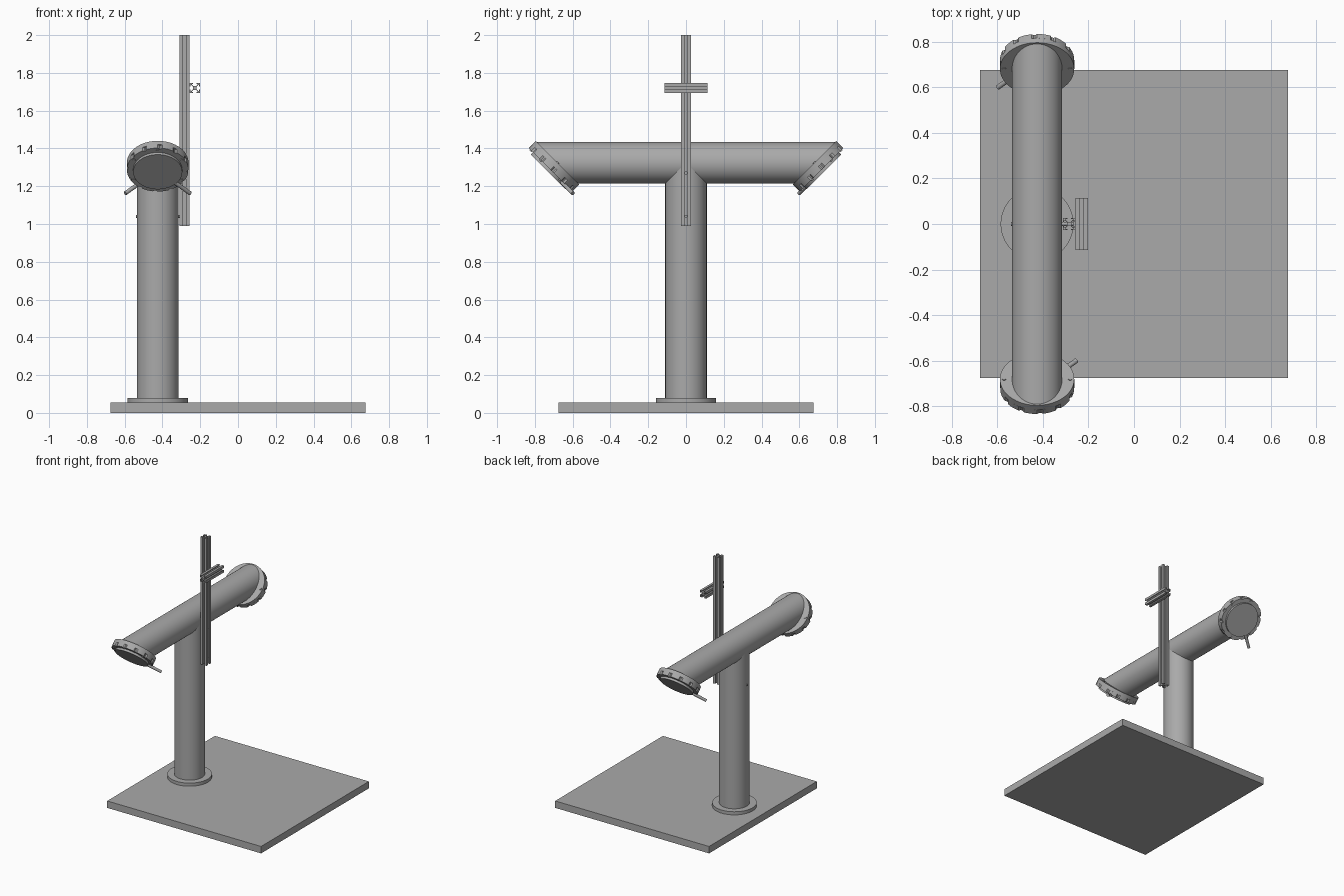
import bpy, bmesh, math
from mathutils import Matrix, Vector

if "Cube" in bpy.data.objects:
    bpy.data.objects.remove(bpy.data.objects["Cube"], do_unlink=True)


def material(name, value):
    mat = bpy.data.materials.new(name)
    mat.use_nodes = True
    color = (value, value, value, 1)
    mat.diffuse_color = color
    mat.node_tree.nodes["Principled BSDF"].inputs["Base Color"].default_value = color
    return mat


GREY = material("plain grey", 0.4)
AXIS_X = -0.425      # column centre
ARM_Z = 1.325        # arm centre line
TUBE_R = 0.11


def finish(name, bm, matrix=Matrix(), smooth=False):
    bmesh.ops.recalc_face_normals(bm, faces=bm.faces)
    mesh = bpy.data.meshes.new(name)
    bm.to_mesh(mesh)
    bm.free()
    mesh.transform(matrix)
    mesh.materials.append(GREY)
    obj = bpy.data.objects.new(name, mesh)
    bpy.context.collection.objects.link(obj)
    if smooth:
        bpy.ops.object.select_all(action="DESELECT")
        obj.select_set(True)
        bpy.context.view_layer.objects.active = obj
        bpy.ops.object.shade_smooth_by_angle(angle=math.radians(30))
    return obj


def box(name, center, size):
    bm = bmesh.new()
    bmesh.ops.create_cube(bm, size=1)
    return finish(name, bm, Matrix.Translation(center) @ Matrix.Diagonal((*size, 1)))


def cylinder(name, start, end, radius, matrix=Matrix(), sides=64):
    start, end = Vector(start), Vector(end)
    axis = end - start
    bm = bmesh.new()
    bmesh.ops.create_cone(bm, cap_ends=True, segments=sides, radius1=radius,
                          radius2=radius, depth=axis.length)
    place = (Matrix.Translation((start + end) / 2)
             @ axis.to_track_quat("Z", "Y").to_matrix().to_4x4())
    return finish(name, bm, matrix @ place, True)


def extrude(name, points, z0, z1, matrix=Matrix(), smooth=False):
    bm = bmesh.new()
    face = bm.faces.new([bm.verts.new((x, y, z0)) for x, y in points])
    new = bmesh.ops.extrude_face_region(bm, geom=[face])["geom"]
    bmesh.ops.translate(bm, vec=(0, 0, z1 - z0),
                        verts=[v for v in new if isinstance(v, bmesh.types.BMVert)])
    return finish(name, bm, matrix, smooth)


def slotted_profile(half):
    # one grooved side, turned four times
    side = [(1, -1), (1, -.3), (.82, -.3), (.82, -.58), (.66, -.58), (.36, -.28)]
    side += [(x, -y) for x, y in reversed(side[1:])]
    points = []
    for turn in range(4):
        c, s = math.cos(turn * math.pi / 2), math.sin(turn * math.pi / 2)
        points += [(half * (c * x - s * y), half * (s * x + c * y)) for x, y in side]
    return points


def notched_circle(radius, depth, teeth):
    # each tooth has a wide land and a narrow notch
    points = []
    for i in range(teeth * 10):
        a = 2 * math.pi * i / (teeth * 10)
        r = radius - (depth if i % 10 in (8, 9) else 0)
        points.append((r * math.cos(a), r * math.sin(a)))
    return points


# Base and column
box("base_plate", (0, 0, 0.0275), (1.35, 1.35, 0.055))
cylinder("column_flange", (AXIS_X, 0, 0.055), (AXIS_X, 0, 0.08), 0.16)
cylinder("column", (AXIS_X, 0, 0.08), (AXIS_X, 0, ARM_Z - 0.003), TUBE_R)

# Horizontal arm with both ends cut at 45 degrees
bm = bmesh.new()
bmesh.ops.create_cone(bm, cap_ends=True, segments=64, radius1=TUBE_R,
                      radius2=TUBE_R, depth=1)
bmesh.ops.rotate(bm, verts=bm.verts, matrix=Matrix.Rotation(math.pi / 2, 3, "X"))
for v in bm.verts:
    v.co.y = math.copysign(0.68 + v.co.z, v.co.y)
finish("arm_tube", bm, Matrix.Translation((AXIS_X, 0, ARM_Z)), True)

# End caps, the same assembly turned half a circle around the column
for label, turn in (("front", 0), ("back", math.pi)):
    m = (Matrix.Translation((AXIS_X, 0, ARM_Z)) @ Matrix.Rotation(turn, 4, "Z")
         @ Matrix.Translation((0, -0.68, 0)) @ Matrix.Rotation(math.radians(135), 4, "X"))
    cylinder(label + "_end_flange", (0, 0, 0), (0, 0, 0.028), 0.163, m)
    extrude(label + "_locking_ring", notched_circle(0.163, 0.007, 12), 0.028, 0.054, m, True)
    cylinder(label + "_lid", (0, 0, 0.054), (0, 0, 0.07), 0.13, m)
    cylinder(label + "_handle", (0.09, -0.09, 0.058), (0.172, -0.172, 0.058), 0.011, m, 16)
    for side in (-1, 1):
        cylinder(label + "_flange_bolt", (side * 0.145, 0, -0.004),
                 (side * 0.145, 0, 0.01), 0.009, m, 16)
    for i in range(6):
        a = math.radians(30 + 60 * i)
        x, y = 0.146 * math.cos(a), 0.146 * math.sin(a)
        cylinder(label + "_ring_bolt", (x, y, 0.05), (x, y, 0.058), 0.008, m, 16)

# Slotted post and its short crossbar
POST_X = -0.284
profile = slotted_profile(0.027)
extrude("slotted_post", profile, 0.99, 2.0, Matrix.Translation((POST_X, 0, 0)))
extrude("slotted_crossbar", profile, -0.113, 0.113,
        Matrix.Translation((POST_X + 0.055, 0, 1.72)) @ Matrix.Rotation(math.pi / 2, 4, "X"))

# Mounting screws through the post and column
for z in (1.04, 1.27):
    cylinder("post_screw", (AXIS_X, 0, z), (POST_X + 0.018, 0, z), 0.008, sides=16)
cylinder("column_screw", (AXIS_X, 0, 1.04), (AXIS_X - TUBE_R - 0.004, 0, 1.04), 0.008, sides=16)
